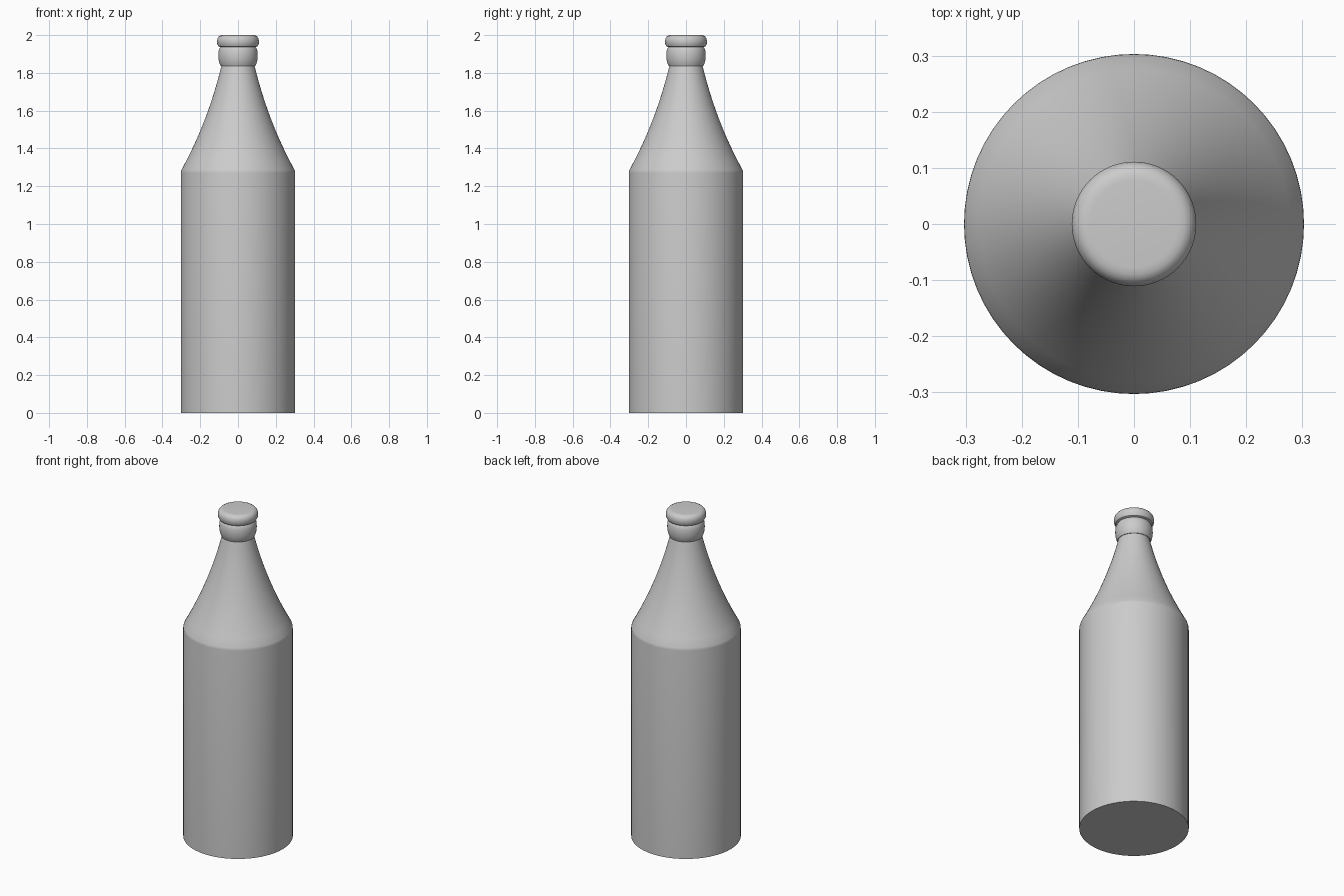
import bpy
import bmesh
import math

cube = bpy.data.objects.get("Cube")
if cube:
    bpy.data.objects.remove(cube, do_unlink=True)

SEGMENTS = 64

grey = bpy.data.materials.new("plain_grey")
grey.use_nodes = True
colour = (0.6, 0.6, 0.6, 1)
grey.diffuse_color = colour
grey.node_tree.nodes["Principled BSDF"].inputs["Base Color"].default_value = colour


def lathe(name, profile):
    """Spin a (radius, height) profile around z into a closed solid."""
    bm = bmesh.new()
    points = [bm.verts.new((r, 0, z)) for r, z in profile]
    edges = [bm.edges.new(pair) for pair in zip(points, points[1:])]
    bmesh.ops.spin(bm, geom=points + edges, cent=(0, 0, 0), axis=(0, 0, 1),
                   angle=math.tau, steps=SEGMENTS, use_duplicate=False)
    bmesh.ops.remove_doubles(bm, verts=bm.verts, dist=0.0001)
    bmesh.ops.holes_fill(bm, edges=[e for e in bm.edges if e.is_boundary])
    bmesh.ops.recalc_face_normals(bm, faces=bm.faces)
    mesh = bpy.data.meshes.new(name)
    bm.to_mesh(mesh)
    bm.free()
    mesh.materials.append(grey)
    obj = bpy.data.objects.new(name, mesh)
    bpy.context.collection.objects.link(obj)
    bpy.ops.object.select_all(action='DESELECT')
    obj.select_set(True)
    bpy.context.view_layer.objects.active = obj
    bpy.ops.object.shade_smooth_by_angle(angle=math.radians(35))
    return obj


def neck_curve(steps=12):
    """Concave sweep from the shoulder up to the mouth."""
    start, bend, end = (0.3, 1.285), (0.155, 1.55), (0.085, 1.85)
    curve = []
    for i in range(steps + 1):
        t = i / steps
        curve.append(tuple((1 - t) ** 2 * a + 2 * t * (1 - t) * b + t * t * c
                           for a, b, c in zip(start, bend, end)))
    return curve


# Straight body with a softened shoulder and a tapering neck
lathe("bottle_body", [(0.303, 0), (0.303, 1.27), (0.302, 1.278)] + neck_curve())

# Rounded collar under the lip
lathe("neck_collar", [(0.092, 1.836), (0.098, 1.85), (0.103, 1.87),
                      (0.104, 1.89), (0.103, 1.915), (0.098, 1.93),
                      (0.092, 1.938)])

# Rounded cap with a flat top
lathe("bottle_cap", [(0.094, 1.936), (0.104, 1.941), (0.11, 1.953),
                     (0.111, 1.97), (0.108, 1.984), (0.1, 1.994),
                     (0.09, 1.999), (0.078, 2.0)])
